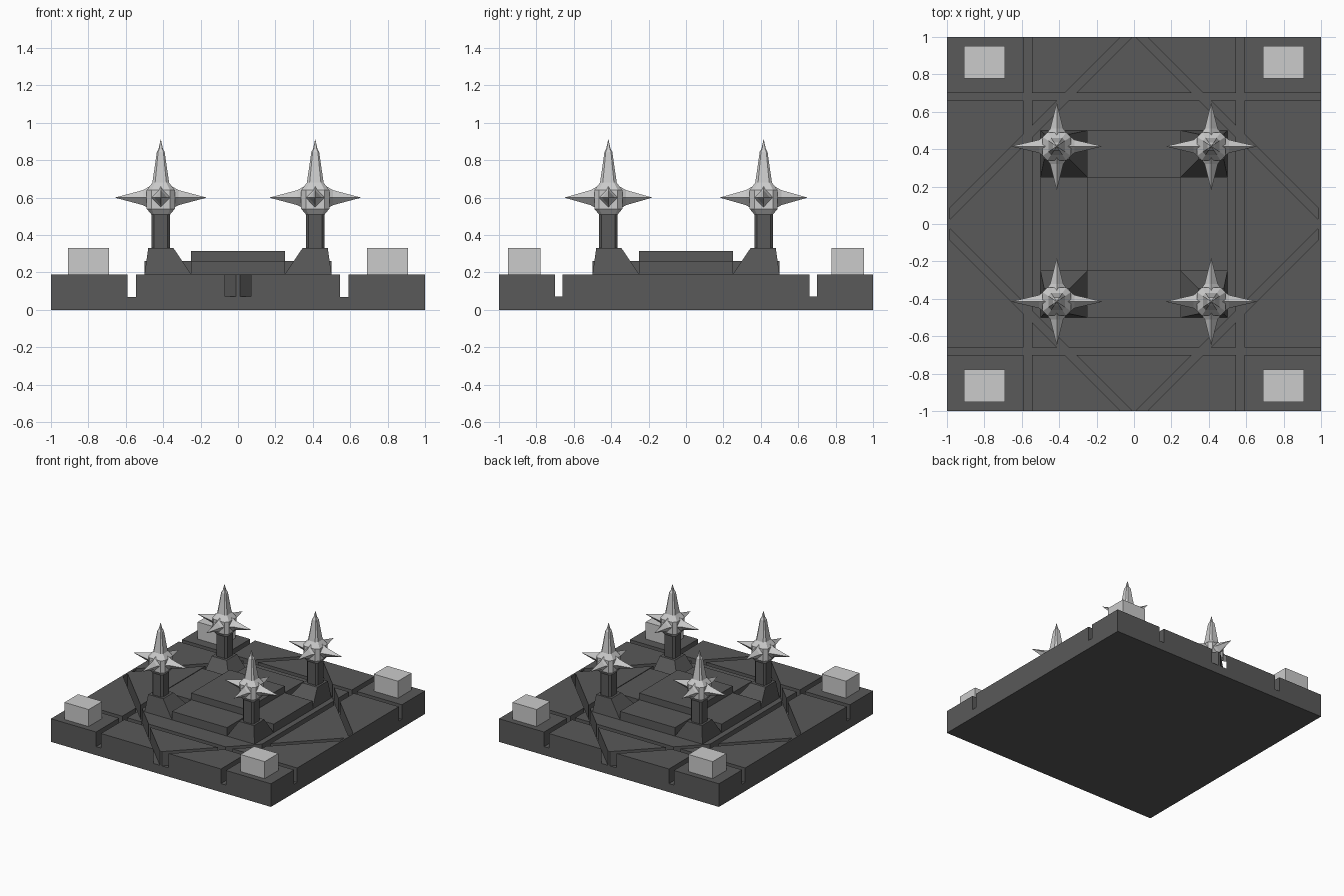
import bpy, bmesh
from mathutils import Vector

if "Cube" in bpy.data.objects:
    bpy.data.objects.remove(bpy.data.objects["Cube"])

dark = bpy.data.materials.new("dark_stone")
dark.diffuse_color = (0.1, 0.1, 0.1, 1)
dark.use_nodes = True
dark.node_tree.nodes["Principled BSDF"].inputs["Base Color"].default_value = dark.diffuse_color


def loft(name, rings, mat=None):
    """Join equal-sized point rings into a capped solid."""
    bm = bmesh.new()
    rows = [[bm.verts.new(p) for p in r] for r in rings]
    n = len(rows[0])
    for a, b in zip(rows, rows[1:]):
        for i in range(n):
            j = (i + 1) % n
            bm.faces.new((a[i], a[j], b[j], b[i]))
    bm.faces.new(rows[0])
    bm.faces.new(rows[-1])
    bmesh.ops.recalc_face_normals(bm, faces=bm.faces)
    me = bpy.data.meshes.new(name)
    bm.to_mesh(me)
    bm.free()
    ob = bpy.data.objects.new(name, me)
    bpy.context.collection.objects.link(ob)
    if mat:
        me.materials.append(mat)
    return ob


def prism(name, pts, z0, z1, mat=None):
    return loft(name, [[(x, y, z) for x, y in pts] for z in (z0, z1)], mat)


def rect(x0, x1, y0, y1):
    return [(x0, y0), (x1, y0), (x1, y1), (x0, y1)]


def octagon(cx, cy, z, r, c):
    """Square ring of half-width r with corners cut by c."""
    k = r - c
    return [(cx + x, cy + y, z) for x, y in
            ((r, -k), (r, k), (k, r), (-k, r), (-r, k), (-r, -k), (-k, -r), (k, -r))]


def cut(target, cutter):
    m = target.modifiers.new("groove", 'BOOLEAN')
    m.operation, m.solver, m.object = 'DIFFERENCE', 'EXACT', cutter
    cutter.hide_render = True
    cutter.hide_set(True)


# Slab with straight and diagonal grooves
base = prism("base_slab", rect(-1, 1, -1, 1), 0, 0.19, dark)
for s in (-1, 1):
    x, y = s * 0.5675, s * 0.68
    cut(base, prism("groove_cutter_y", rect(x - .0225, x + .0225, -1.1, 1.1), 0.07, 0.3))
    cut(base, prism("groove_cutter_x", rect(-1.1, 1.1, y - .02, y + .02), 0.071, 0.3))
    for t in (-1, 1):
        pts = [(.985, .025), (.985, .085), (.02, 1.05), (-.04, 1.05)]
        cut(base, prism("groove_cutter_diagonal", [(s * a, t * b) for a, b in pts], 0.072, 0.3))

# Cross-shaped central step with raised top
a, b = 0.25, 0.5
cross = [(b, -a), (b, a), (a, a), (a, b), (-a, b), (-a, a),
         (-b, a), (-b, -a), (-a, -a), (-a, -b), (a, -b), (a, -a)]
prism("central_step", cross, 0.19, 0.26, dark)
prism("central_platform", rect(-a, a, -a, a), 0.26, 0.315, dark)

# Head profile: height, half-width, corner cut
HEAD = [(.51, .05, .014), (.54, .075, .025), (.64, .075, .025), (.68, .045, .015),
        (.76, .033, .011), (.845, .021, .007), (.86, .012, .004), (.91, .001, .0003)]
# Spike profile: distance, half-width, half-height
SPIKE = [(0, .085, .065), (.06, .06, .06), (.095, .035, .04), (1, .001, .001)]

for sx in (-1, 1):
    for sy in (-1, 1):
        cx, cy = sx * 0.413, sy * 0.415
        # Corner block
        prism("corner_block", rect(sx * .69, sx * .91, sy * .777, sy * .953), 0.19, 0.33)
        # Sloped foot and column
        loft("pillar_foot", [[(sx * x, sy * y, z) for x, y in rect(lo, hi, lo, hi)]
                             for lo, hi, z in ((.25, .5, .19), (.345, .48, .33))], dark)
        loft("pillar_column", [octagon(cx, cy, z, .05, .014) for z in (.33, .51)], dark)
        # Pointed head
        loft("pillar_head", [octagon(cx, cy, z, r, c) for z, r, c in HEAD])
        # Four horizontal spikes
        for d, length in (((1, 0), .242), ((-1, 0), .242), ((0, 1), .232), ((0, -1), .232)):
            fwd, side, up = Vector((*d, 0)), Vector((-d[1], d[0], 0)), Vector((0, 0, 1))
            mid = Vector((cx, cy, 0.6))
            rings = []
            for t, w, h in SPIKE:
                p = mid + fwd * min(t, length)
                rings.append([p + side * w, p + up * h, p - side * w, p - up * h])
            loft("head_spike", rings)
